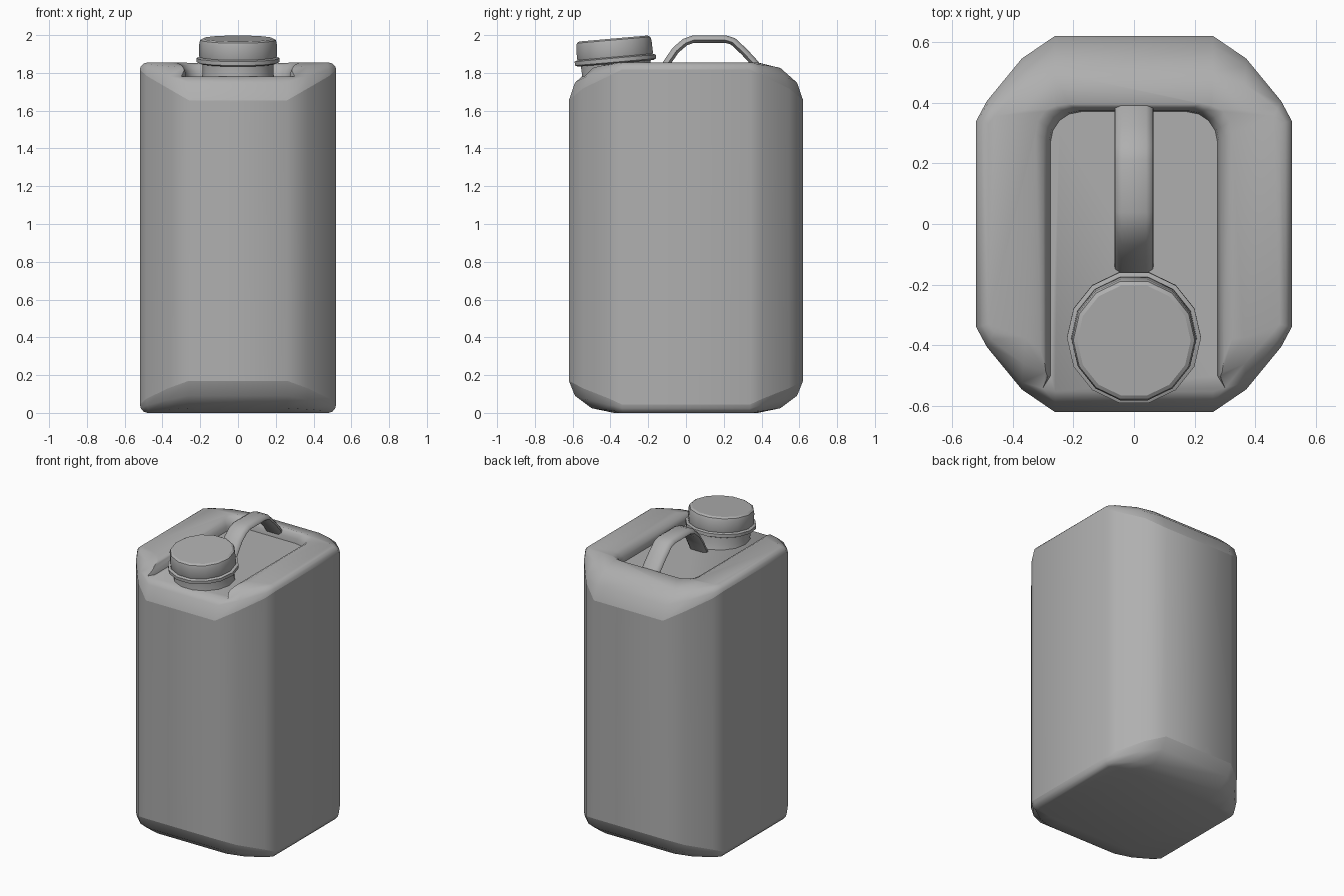
import bpy, bmesh
from math import sin, cos, pi, radians
from mathutils import Matrix, Vector

if "Cube" in bpy.data.objects:
    bpy.data.objects.remove(bpy.data.objects["Cube"])

# Mid-grey plastic
grey = bpy.data.materials.new("grey_plastic")
grey.diffuse_color = (.43, .43, .43, 1)
grey.use_nodes = True
grey.node_tree.nodes["Principled BSDF"].inputs["Base Color"].default_value = grey.diffuse_color


def loft(name, rings):
    """Skin a list of equal-length point rings and cap both ends."""
    bm = bmesh.new()
    vs = [[bm.verts.new(p) for p in r] for r in rings]
    n = len(vs[0])
    for a, b in zip(vs, vs[1:]):
        for i in range(n):
            j = (i + 1) % n
            bm.faces.new((a[i], a[j], b[j], b[i]))
    bm.faces.new(vs[0][::-1])
    bm.faces.new(vs[-1])
    bmesh.ops.recalc_face_normals(bm, faces=bm.faces)
    me = bpy.data.meshes.new(name)
    bm.to_mesh(me)
    bm.free()
    me.materials.append(grey)
    ob = bpy.data.objects.new(name, me)
    bpy.context.collection.objects.link(ob)
    return ob


def smooth(ob, angle=32):
    bpy.ops.object.select_all(action='DESELECT')
    ob.select_set(True)
    bpy.context.view_layer.objects.active = ob
    bpy.ops.object.shade_smooth_by_angle(angle=radians(angle))


def four_way(quarter):
    """Mirror a quarter outline (side to back) into a full loop."""
    half = quarter + [(-x, y, z) for x, y, z in reversed(quarter)]
    return half + [(-x, -y, z) for x, y, z in half]


# Body: plan corner points, their rounded-over end points, and edge depths
TOP = 1.855
outer = [(.52, .34), (.485, .405), (.37, .545), (.26, .62)]
inner = [(.48, .33), (.46, .355), (.36, .375), (.26, .38)]
top_d = [.037, .07, .137, .2]
bot_d = [.045, .075, .13, .17]


def body_ring(a, depth, top):
    h, v = 1 - cos(a), sin(a) ** 1.1
    q = []
    for (x, y), (xi, yi), d in zip(outer, inner, depth):
        z = d * (1 - v)
        q.append((x + (xi - x) * h, y + (yi - y) * h, TOP - z if top else z))
    return four_way(q)


steps = [k * pi / 6 for k in range(4)]
rings = [body_ring(a, bot_d, False) for a in reversed(steps)]
rings += [body_ring(a, top_d, True) for a in steps]
body = loft("canister_body", rings)


# Recess in the top, flaring open to the front, with a rounded rim
def recess_ring(z, o):
    w, b, r = .275 + o, .37 + o * .6, .1
    arc = [(w - r + r * cos(k * pi / 8), b - r + r * sin(k * pi / 8), z) for k in range(5)]
    half = [(w + .075, -.9, z), (w + .075, -.62, z), (w, -.5, z)] + arc
    return half + [(-x, y, z) for x, y, z in reversed(half)]


cutter = loft("recess_cutter", [recess_ring(z, o) for z, o in
              ((1.78, 0), (1.81, .005), (1.84, .022), (1.858, .055), (1.95, .055))])
cutter.hide_render = True
mod = body.modifiers.new("recess", 'BOOLEAN')
mod.operation, mod.solver, mod.object = 'DIFFERENCE', 'EXACT', cutter
bpy.context.view_layer.objects.active = body
bpy.ops.object.modifier_apply(modifier=mod.name)
bpy.data.objects.remove(cutter)
smooth(body, 50)

# Crease where the straight walls meet the rounded top and bottom
creases = [Vector(p) for p in rings[3] + rings[4]]
on_crease = {v.index for v in body.data.vertices
             if any((v.co - c).length < 1e-4 for c in creases)}
for e in body.data.edges:
    a, b = e.vertices
    if a in on_crease and b in on_crease:
        d = body.data.vertices[a].co - body.data.vertices[b].co
        if abs(d.z) < .5:
            e.use_edge_sharp = True

# Tilted neck and screw cap, turned from profiles (radius, height below cap top)
tilt = Matrix.Translation((0, -.384, 1.982)) @ Matrix.Rotation(radians(5), 4, 'X')


def lathe(name, profile, n=14):
    ob = loft(name, [[tilt @ Vector((r * cos(2 * pi * i / n), r * sin(2 * pi * i / n), z))
                      for i in range(n)] for r, z in profile])
    smooth(ob)


lathe("neck", [(.2, -.235), (.187, -.185), (.19, -.11)])
lathe("cap_ring", [(.205, -.132), (.221, -.125), (.221, -.104), (.205, -.098)])
lathe("screw_cap", [(.2, -.11), (.207, -.09), (.205, -.025), (.2, -.008), (.187, 0)])

# Carrying handle: flat rounded section swept along an arch
path = [Vector(p) for p in ((-.145, 1.77), (-.1, 1.855), (-.055, 1.92), (-.005, 1.963),
        (.04, 1.979), (.21, 1.979), (.25, 1.966), (.31, 1.91), (.365, 1.85), (.4, 1.8))]
rings = []
for i, p in enumerate(path):
    t = (path[min(i + 1, len(path) - 1)] - path[max(i - 1, 0)]).normalized()
    nrm = Vector((-t.y, t.x))
    ring = []
    for x, h in ((.065, -.006), (.062, .008), (.04, .02), (-.04, .02),
                 (-.062, .008), (-.065, -.006), (-.045, -.02), (.045, -.02)):
        q = p + nrm * h
        ring.append((x, q.x, q.y))
    rings.append(ring)
smooth(loft("handle", rings), 60)
